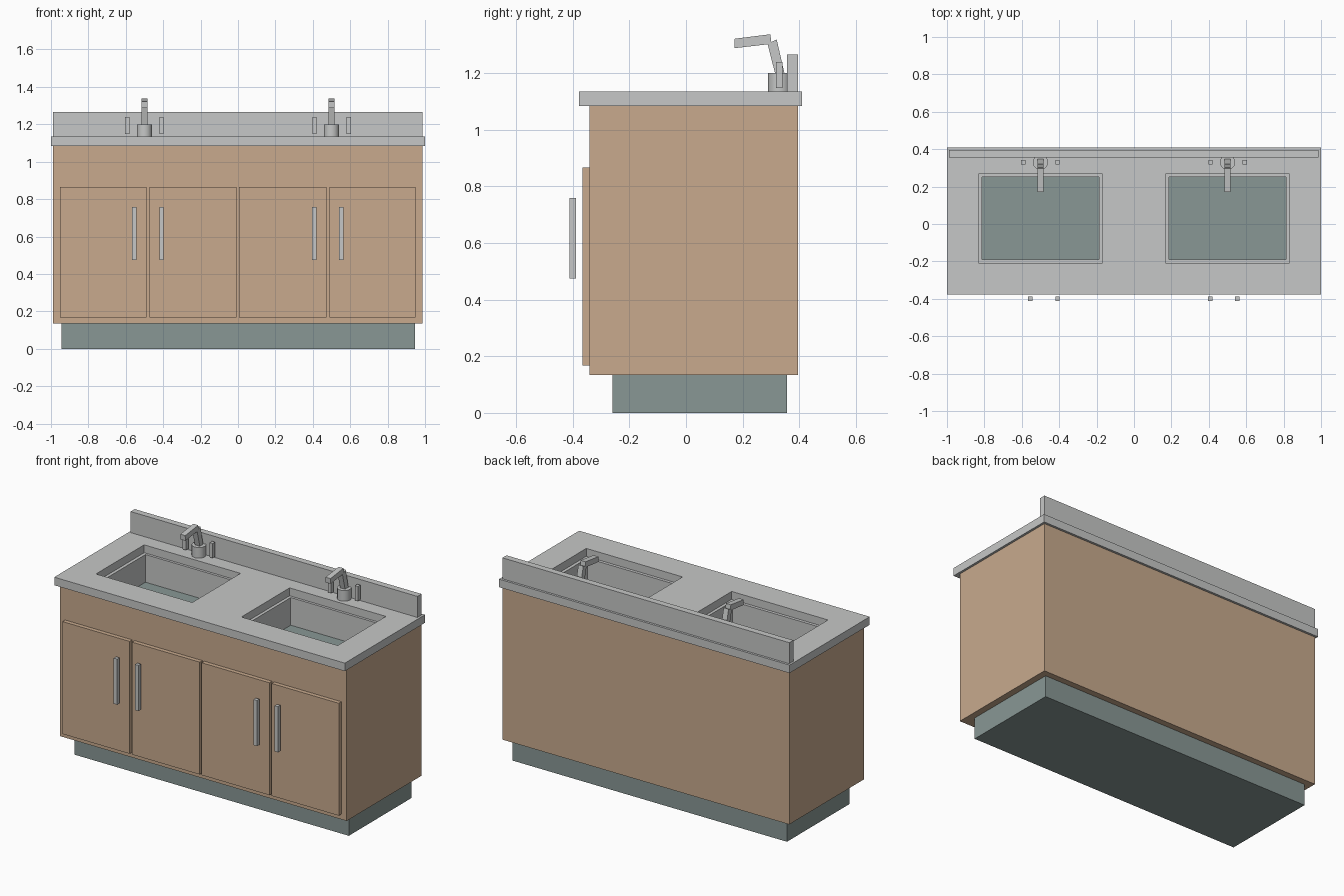
import bpy, bmesh, math

if "Cube" in bpy.data.objects:
    bpy.data.objects.remove(bpy.data.objects["Cube"])


def material(name, rgb):
    m = bpy.data.materials.new(name)
    m.diffuse_color = (*rgb, 1)
    m.use_nodes = True
    m.node_tree.nodes["Principled BSDF"].inputs["Base Color"].default_value = m.diffuse_color
    return m


WOOD = material("light wood", (0.578, 0.402, 0.270))
GREY = material("pale grey", (0.565, 0.575, 0.570))
SLATE = material("slate teal", (0.250, 0.312, 0.300))


def finish(name, bm, *mats):
    bmesh.ops.recalc_face_normals(bm, faces=bm.faces[:])
    me = bpy.data.meshes.new(name)
    bm.to_mesh(me)
    bm.free()
    for m in mats:
        me.materials.append(m)
    ob = bpy.data.objects.new(name, me)
    bpy.context.collection.objects.link(ob)
    return ob


def box(name, x, y, z, mat, open_top=False):
    bm = bmesh.new()
    bmesh.ops.create_cube(bm, size=1)
    for v in bm.verts:
        v.co = [r[0] if c < 0 else r[1] for c, r in zip(v.co, (x, y, z))]
    if open_top:
        top = [f for f in bm.faces if all(v.co.z > z[1] - 1e-4 for v in f.verts)]
        bmesh.ops.delete(bm, geom=top, context='FACES')
    return finish(name, bm, mat)


def side_profile(name, cx, width, pts, mat):
    """Extrude a closed (y, z) outline along x."""
    bm = bmesh.new()
    f = bm.faces.new([bm.verts.new((cx - width / 2, y, z)) for y, z in pts])
    ext = bmesh.ops.extrude_face_region(bm, geom=[f])
    for v in ext['geom']:
        if isinstance(v, bmesh.types.BMVert):
            v.co.x += width
    return finish(name, bm, mat)


# Plinth and cabinet body (top is closed by the counter)
box("plinth", (-0.945, 0.945), (-0.26, 0.357), (0, 0.134), SLATE)
box("cabinet", (-0.988, 0.986), (-0.34, 0.396), (0.134, 1.084), WOOD, open_top=True)

# Doors and bar handles
for i, (a, b) in enumerate([(-0.952, -0.49), (-0.473, -0.008), (0.006, 0.472), (0.488, 0.95)]):
    box(f"door_{i + 1}", (a, b), (-0.366, -0.34), (0.167, 0.866), WOOD)
for i, x in enumerate([-0.555, -0.409, 0.407, 0.552]):
    box(f"door_handle_{i + 1}", (x - 0.012, x + 0.012), (-0.412, -0.388), (0.475, 0.759), GREY)

# Countertop slab with two sink openings
xs = [-1, -0.832, -0.169, 0.169, 0.832, 1]
ys = [-0.378, -0.208, 0.266, 0.41]
bm = bmesh.new()
grid = [[bm.verts.new((x, y, 1.084)) for y in ys] for x in xs]
for i in range(5):
    for j in range(3):
        if j == 1 and i in (1, 3):
            continue
        bm.faces.new((grid[i][j], grid[i + 1][j], grid[i + 1][j + 1], grid[i][j + 1]))
ext = bmesh.ops.extrude_face_region(bm, geom=bm.faces[:])
for v in ext['geom']:
    if isinstance(v, bmesh.types.BMVert):
        v.co.z = 1.134
finish("countertop", bm, GREY)

# Backsplash
box("backsplash", (-0.988, 0.986), (0.356, 0.396), (1.134, 1.265), GREY)

for side, cx in (("left", -0.5), ("right", 0.5)):
    # Sink: lip under the counter, walls, teal floor
    bm = bmesh.new()
    rings = []
    for hx, y0, y1, z in ((0.335, -0.212, 0.27, 1.085), (0.312, -0.189, 0.25, 1.085),
                          (0.312, -0.189, 0.25, 0.913)):
        rings.append([bm.verts.new(p) for p in ((cx - hx, y0, z), (cx + hx, y0, z),
                                                (cx + hx, y1, z), (cx - hx, y1, z))])
    for a, b in zip(rings, rings[1:]):
        for k in range(4):
            n = (k + 1) % 4
            bm.faces.new((a[k], a[n], b[n], b[k]))
    floor = bm.faces.new(rings[-1])
    floor.material_index = 1
    finish(f"sink_{side}", bm, GREY, SLATE)

    # Tap: round base, leaning neck, spout and two levers
    bm = bmesh.new()
    bmesh.ops.create_cone(bm, cap_ends=True, segments=12, radius1=0.041, radius2=0.041, depth=0.066)
    bmesh.ops.translate(bm, verts=bm.verts[:], vec=(cx, 0.33, 1.167))
    base = finish(f"tap_base_{side}", bm, GREY)
    bpy.ops.object.select_all(action='DESELECT')
    base.select_set(True)
    bpy.context.view_layer.objects.active = base
    bpy.ops.object.shade_smooth_by_angle(angle=math.radians(40))

    side_profile(f"tap_neck_{side}", cx, 0.034,
                 [(0.327, 1.15), (0.359, 1.15), (0.320, 1.319), (0.288, 1.303)], GREY)
    side_profile(f"tap_spout_{side}", cx, 0.034,
                 [(0.172, 1.288), (0.302, 1.303), (0.298, 1.337), (0.171, 1.321)], GREY)
    for tag, x in (("a", cx - 0.092), ("b", cx + 0.092)):
        box(f"tap_lever_{side}_{tag}", (x - 0.011, x + 0.011), (0.318, 0.341), (1.148, 1.239), GREY)
